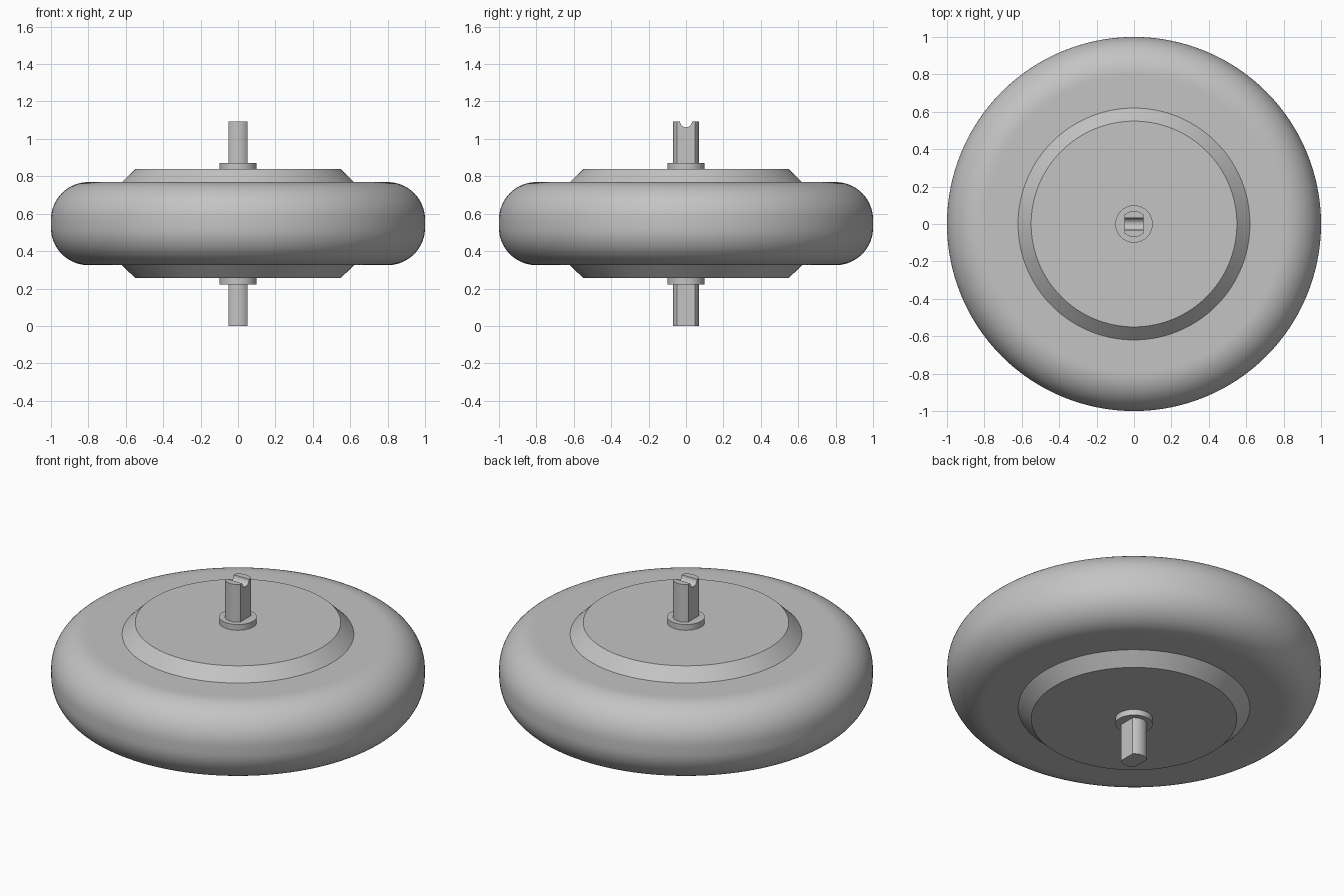
import bpy, bmesh
from math import sin, cos, pi, asin, radians

if "Cube" in bpy.data.objects:
    bpy.data.objects.remove(bpy.data.objects["Cube"], do_unlink=True)

MID = 0.547          # height of the wheel's mirror plane
SHAFT_R, FLAT_X = 0.07, 0.05

grey = bpy.data.materials.new("plain grey")
grey.use_nodes = True
colour = (0.55, 0.55, 0.55, 1)
grey.diffuse_color = colour
grey.node_tree.nodes["Principled BSDF"].inputs["Base Color"].default_value = colour


def stack(name, rings):
    """Join rings of points (bottom to top) into a capped solid."""
    bm = bmesh.new()
    loops = [[bm.verts.new(p) for p in ring] for ring in rings]
    n = len(loops[0])
    for low, high in zip(loops, loops[1:]):
        for i in range(n):
            j = (i + 1) % n
            bm.faces.new((low[i], low[j], high[j], high[i]))
    bm.faces.new(loops[0][::-1])
    bm.faces.new(loops[-1])
    bmesh.ops.recalc_face_normals(bm, faces=bm.faces)
    mesh = bpy.data.meshes.new(name)
    bm.to_mesh(mesh)
    bm.free()
    obj = bpy.data.objects.new(name, mesh)
    bpy.context.collection.objects.link(obj)
    mesh.materials.append(grey)
    return obj


def select(obj):
    bpy.ops.object.select_all(action='DESELECT')
    obj.select_set(True)
    bpy.context.view_layer.objects.active = obj


def smooth(obj):
    select(obj)
    bpy.ops.object.shade_smooth_by_angle(angle=radians(30))


def lathe(name, upper, sides):
    """Turn an upper half profile (radius, height above middle), mirrored below."""
    profile = [(r, -h) for r, h in upper] + [(r, h) for r, h in reversed(upper)]
    rings = [[(r * cos(2 * pi * i / sides), r * sin(2 * pi * i / sides), MID + h)
              for i in range(sides)] for r, h in profile]
    obj = stack(name, rings)
    smooth(obj)
    return obj


# Tyre: flat walls with a rounded tread
half, corner, steps = 0.222, 0.2, 16
arc = [(1 - corner + corner * sin(a), half - corner + corner * cos(a))
       for a in (pi / 2 * i / steps for i in range(steps + 1))]
lathe("tyre", [(0.5, half), (0.79, half)] + arc, 128)

# Hub disc with bevelled rims, and the collars on both of its faces
lathe("hub", [(0.55, 0.291), (0.62, half)], 128)
lathe("collars", [(0.1, 0.325)], 64)

# Shaft: round bar with two flats
edge = asin(FLAT_X / SHAFT_R)
angles = [-edge + 2 * edge * i / 16 for i in range(17)]
outline = [(SHAFT_R * sin(a), SHAFT_R * cos(a)) for a in angles]
outline += [(-x, -y) for x, y in outline]
top = 2 * MID
shaft = stack("shaft", [[(x, y, z) for x, y in outline] for z in (0, top)])

# Round groove across the shaft's top end
groove = stack("groove_cutter", [[(x, 0.032 * cos(2 * pi * i / 32), top + 0.032 * sin(2 * pi * i / 32))
                                  for i in range(32)] for x in (-0.1, 0.1)])
groove.hide_render = True
cut = shaft.modifiers.new("groove", 'BOOLEAN')
cut.operation = 'DIFFERENCE'
cut.solver = 'EXACT'
cut.object = groove
select(shaft)
bpy.ops.object.modifier_apply(modifier=cut.name)
bpy.data.objects.remove(groove, do_unlink=True)
smooth(shaft)
